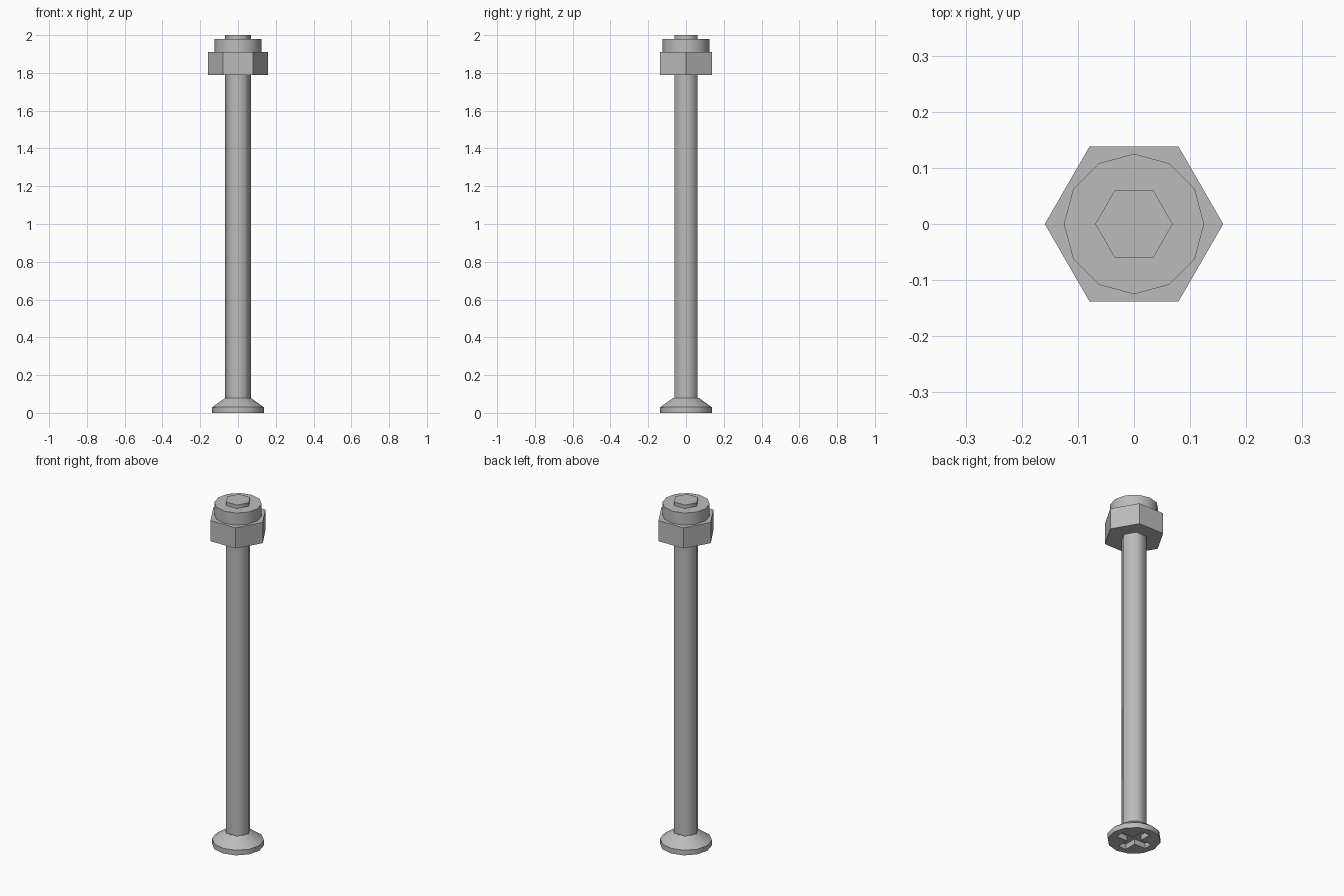
import bpy
import bmesh
from math import sin, cos, radians, tau

cube = bpy.data.objects.get("Cube")
if cube:
    bpy.data.objects.remove(cube, do_unlink=True)

steel = bpy.data.materials.new("grey steel")
steel.use_nodes = True
GREY = (0.5, 0.5, 0.5, 1)
steel.diffuse_color = GREY
steel.node_tree.nodes["Principled BSDF"].inputs["Base Color"].default_value = GREY


def lathe(name, sides, profile, smooth_angle=None):
    """Stack of regular polygons from (radius, height) pairs, capped at both ends."""
    bm = bmesh.new()
    rings = [[bm.verts.new((r * cos(tau * i / sides), r * sin(tau * i / sides), z))
              for i in range(sides)] for r, z in profile]
    for low, high in zip(rings, rings[1:]):
        for i in range(sides):
            j = (i + 1) % sides
            bm.faces.new((low[i], low[j], high[j], high[i]))
    bm.faces.new(rings[0][::-1])
    bm.faces.new(rings[-1])
    return finish(name, bm, smooth_angle)


def finish(name, bm, smooth_angle=None):
    bmesh.ops.recalc_face_normals(bm, faces=bm.faces)
    mesh = bpy.data.meshes.new(name)
    bm.to_mesh(mesh)
    bm.free()
    mesh.materials.append(steel)
    obj = bpy.data.objects.new(name, mesh)
    bpy.context.collection.objects.link(obj)
    if smooth_angle:
        bpy.ops.object.select_all(action="DESELECT")
        obj.select_set(True)
        bpy.context.view_layer.objects.active = obj
        bpy.ops.object.shade_smooth_by_angle(angle=radians(smooth_angle))
    return obj


# Six-sided shaft, smooth around its length
lathe("shaft", 6, [(0.069, 0.06), (0.069, 2.0)], 65)

# Hexagonal nut and the round collar above it
lathe("nut", 6, [(0.159, 1.79), (0.159, 1.91)])
lathe("nut_collar", 12, [(0.125, 1.9), (0.125, 1.98)], 35)

# Countersunk head
head = lathe("head", 12, [(0.137, 0), (0.137, 0.03), (0.067, 0.08)], 35)

# Cross-shaped driver recess, cut from below
ARM, HALF, DEPTH = 0.095, 0.025, 0.03
bm = bmesh.new()
outline = []
for k in range(4):
    c, s = cos(tau * k / 4), sin(tau * k / 4)
    for x, y in ((ARM, -HALF), (ARM, HALF), (HALF, HALF)):
        outline.append(bm.verts.new((x * c - y * s, x * s + y * c, -DEPTH)))
base = bm.faces.new(outline)
top = bmesh.ops.extrude_face_region(bm, geom=[base])["geom"]
bmesh.ops.translate(bm, vec=(0, 0, 2 * DEPTH),
                    verts=[v for v in top if isinstance(v, bmesh.types.BMVert)])
cutter = finish("recess_cutter", bm)
cutter.hide_render = True
cutter.hide_set(True)

cut = head.modifiers.new("driver_recess", "BOOLEAN")
cut.operation = "DIFFERENCE"
cut.solver = "EXACT"
cut.object = cutter
